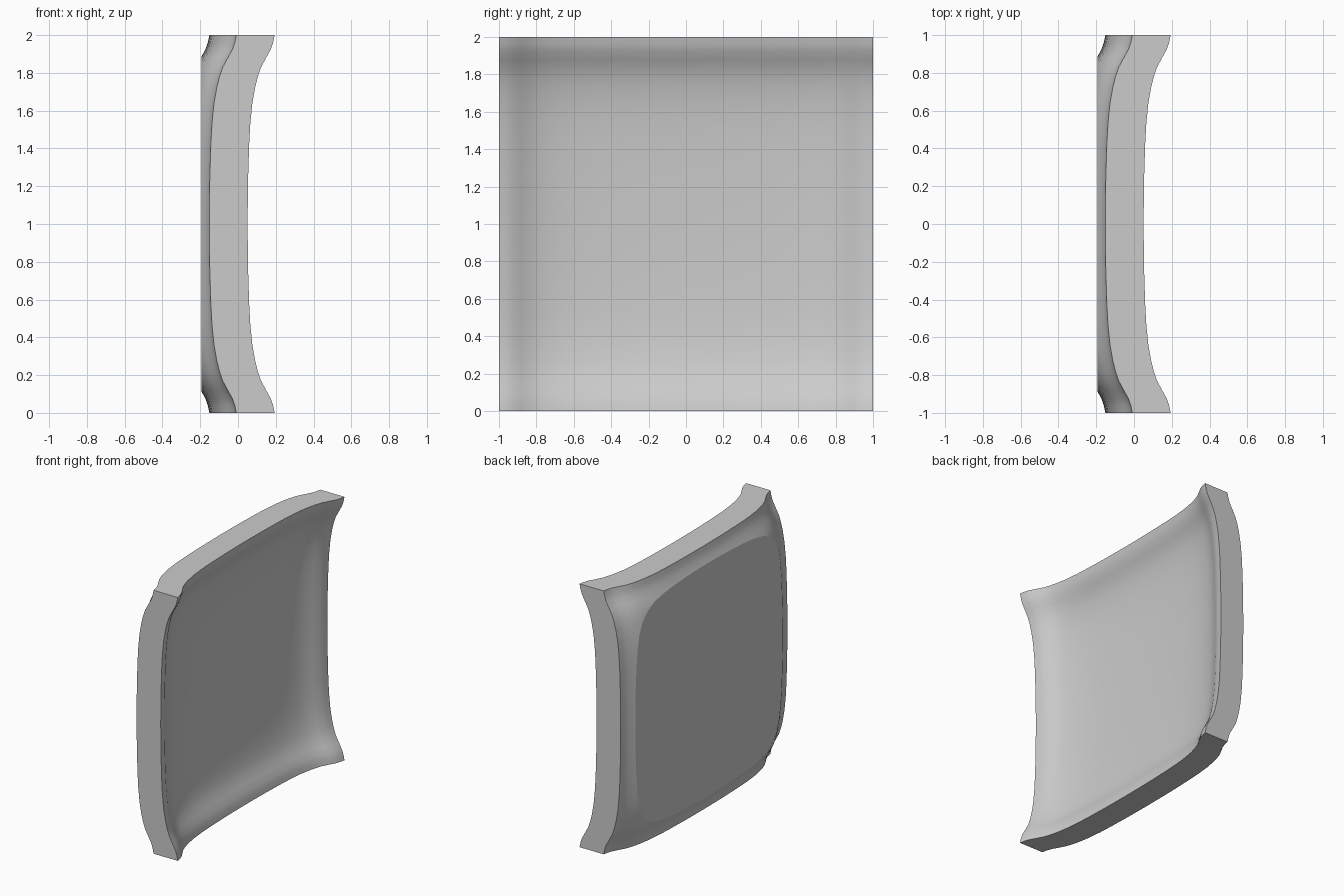
import bpy
import bmesh

cube = bpy.data.objects.get("Cube")
if cube:
    bpy.data.objects.remove(cube, do_unlink=True)

# Half profile of the dish: distance from centre, rise
PROFILE = [(0, 0), (.14, .001), (.26, .003), (.42, .008), (.53, .014), (.64, .025),
           (.725, .04), (.78, .054), (.83, .071), (.88, .098), (.925, .123),
           (.96, .135), (1, .143)]
CENTRE_X = -.092
THICKNESS = .203
BACK_X = -.194

line = [(-t, g) for t, g in reversed(PROFILE[1:])] + PROFILE
n = len(line)
bm = bmesh.new()


def dish(offset):
    """Sheet swept by the profile in both directions."""
    grid = [[bm.verts.new((CENTRE_X + gy + gz + offset, y, z + 1)) for z, gz in line]
            for y, gy in line]
    for i in range(n - 1):
        for j in range(n - 1):
            bm.faces.new((grid[i][j], grid[i + 1][j], grid[i + 1][j + 1], grid[i][j + 1]))
    return grid


def rim(grid):
    """Closed loop of vertices around the sheet."""
    return ([row[0] for row in grid] + grid[-1][1:]
            + [row[-1] for row in reversed(grid[:-1])] + grid[0][-2:0:-1])


# Concave front, parallel back, straight side walls
front, back = rim(dish(0)), rim(dish(-THICKNESS))
for k in range(len(front)):
    m = (k + 1) % len(front)
    bm.faces.new((front[k], front[m], back[m], back[k]))

# Flat cut across the bulging back
cut = bmesh.ops.bisect_plane(bm, geom=bm.verts[:] + bm.edges[:] + bm.faces[:],
                             plane_co=(BACK_X, 0, 0), plane_no=(-1, 0, 0), clear_outer=True)
cut_edges = [e for e in cut["geom_cut"] if isinstance(e, bmesh.types.BMEdge)]
bmesh.ops.contextual_create(bm, geom=cut_edges)
bmesh.ops.recalc_face_normals(bm, faces=bm.faces[:])
bm.normal_update()

# Smooth dish, crisp rim and back outline
for f in bm.faces:
    f.smooth = True


def is_flat(f):
    nrm = f.normal
    return max(abs(nrm.y), abs(nrm.z)) > .99 or all(v.co.x < BACK_X + .0005 for v in f.verts)


for e in bm.edges:
    kinds = [is_flat(f) for f in e.link_faces]
    if len(set(kinds)) > 1 or e.calc_face_angle(0) > 1:
        e.smooth = False

mesh = bpy.data.meshes.new("dished_panel")
bm.to_mesh(mesh)
bm.free()
panel = bpy.data.objects.new("dished_panel", mesh)
bpy.context.collection.objects.link(panel)

# Plain grey
grey = bpy.data.materials.new("plain_grey")
grey.use_nodes = True
colour = (.6, .6, .6, 1)
grey.diffuse_color = colour
grey.node_tree.nodes["Principled BSDF"].inputs["Base Color"].default_value = colour
mesh.materials.append(grey)
